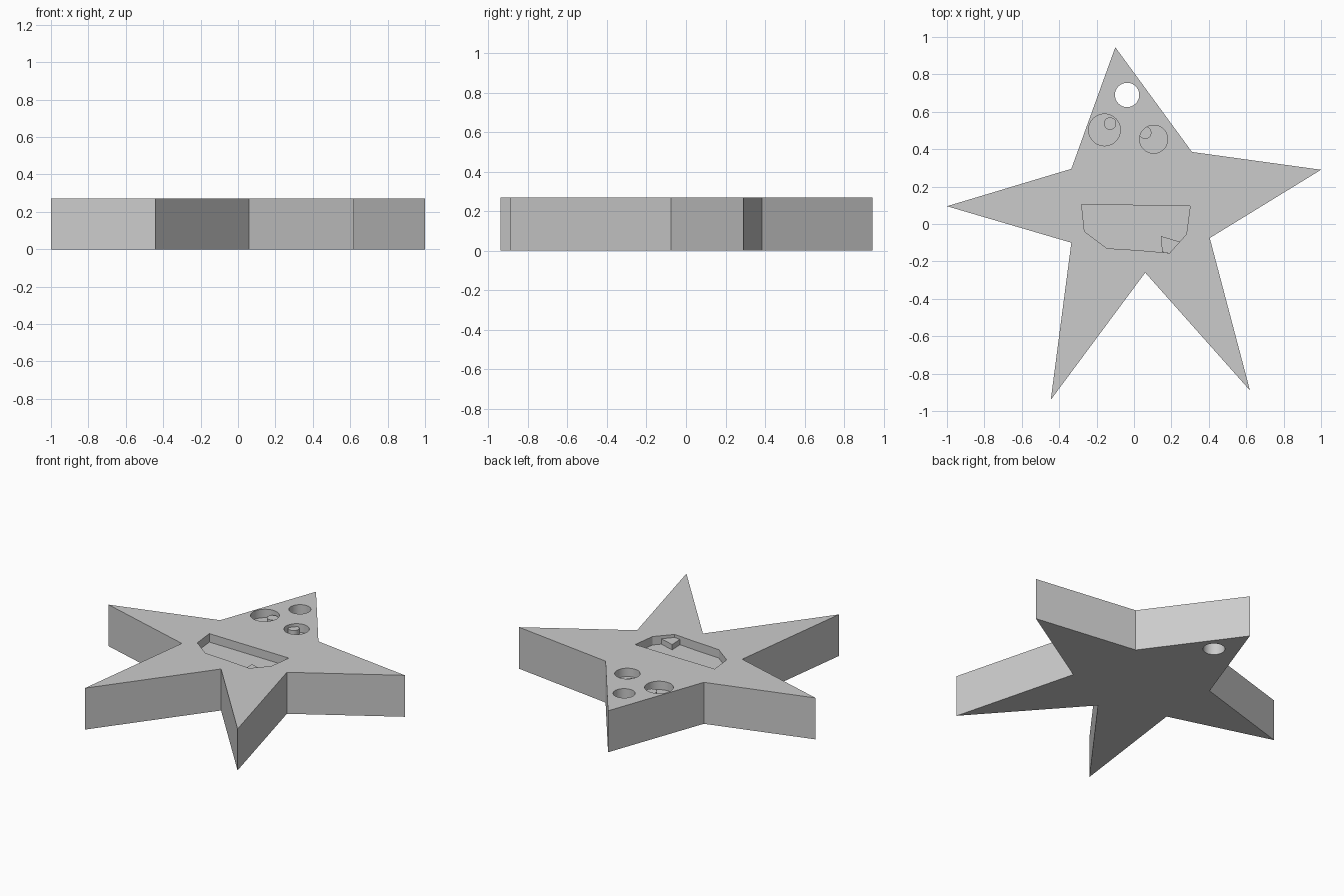
import bpy
import bmesh
from math import radians
from mathutils import Matrix

default = bpy.data.objects.get("Cube")
if default:
    bpy.data.objects.remove(default)

HEIGHT, FLOOR, RAISED = 0.27, 0.215, 0.25

grey = bpy.data.materials.new("plain grey")
grey.use_nodes = True
grey.diffuse_color = (0.6, 0.6, 0.6, 1)
grey.node_tree.nodes["Principled BSDF"].inputs["Base Color"].default_value = (0.6, 0.6, 0.6, 1)


def finish(name, bm):
    mesh = bpy.data.meshes.new(name)
    bmesh.ops.recalc_face_normals(bm, faces=bm.faces)
    bm.to_mesh(mesh)
    bm.free()
    mesh.materials.append(grey)
    obj = bpy.data.objects.new(name, mesh)
    bpy.context.collection.objects.link(obj)
    return obj


def prism(name, outline, bottom, top):
    bm = bmesh.new()
    face = bm.faces.new([bm.verts.new((x, y, bottom)) for x, y in outline])
    new = bmesh.ops.extrude_face_region(bm, geom=[face])["geom"]
    verts = [v for v in new if isinstance(v, bmesh.types.BMVert)]
    bmesh.ops.translate(bm, verts=verts, vec=(0, 0, top - bottom))
    return finish(name, bm)


def disc(name, x, y, radius, bottom, top):
    bm = bmesh.new()
    bmesh.ops.create_cone(bm, cap_ends=True, segments=48, radius1=radius, radius2=radius,
                          depth=top - bottom,
                          matrix=Matrix.Translation((x, y, (bottom + top) / 2)))
    return finish(name, bm)


def activate(obj):
    bpy.ops.object.select_all(action='DESELECT')
    obj.select_set(True)
    bpy.context.view_layer.objects.active = obj


def carve(target, cutter):
    cutter.hide_render = True
    mod = target.modifiers.new("carve", 'BOOLEAN')
    mod.operation = 'DIFFERENCE'
    mod.solver = 'EXACT'
    mod.object = cutter
    activate(target)
    bpy.ops.object.modifier_apply(modifier=mod.name)
    bpy.data.objects.remove(cutter)


# Star body
star = prism("star_body", [
    (-0.10, 0.945), (0.31, 0.385), (1.0, 0.29), (0.405, -0.075), (0.62, -0.89),
    (0.06, -0.26), (-0.445, -0.94), (-0.335, -0.10), (-1.0, 0.095), (-0.335, 0.295),
], 0, HEIGHT)

# Hanging hole, eye sockets and mouth recess
carve(star, disc("hole_cutter", -0.037, 0.69, 0.065, -0.1, 0.4))
for x, y, radius in ((-0.158, 0.503, 0.085), (0.105, 0.453, 0.075)):
    carve(star, disc("eye_cutter", x, y, radius, FLOOR, 0.4))
carve(star, prism("mouth_cutter", [
    (-0.28, 0.105), (0.30, 0.095), (0.28, -0.055), (0.19, -0.155),
    (0.02, -0.14), (-0.145, -0.13), (-0.265, -0.04),
], FLOOR, 0.4))

# Raised pupils and tooth, rooted in the body
pupils = [disc("left_pupil", 0.06, 0.488, 0.033, 0.15, RAISED),
          disc("right_pupil", -0.128, 0.537, 0.033, 0.15, RAISED)]
prism("tooth", [(0.145, -0.065), (0.245, -0.095), (0.19, -0.155), (0.15, -0.15)],
      0.15, RAISED)

# Smooth the round walls, keep the edges crisp
for obj in [star] + pupils:
    activate(obj)
    bpy.ops.object.shade_smooth_by_angle(angle=radians(20))
